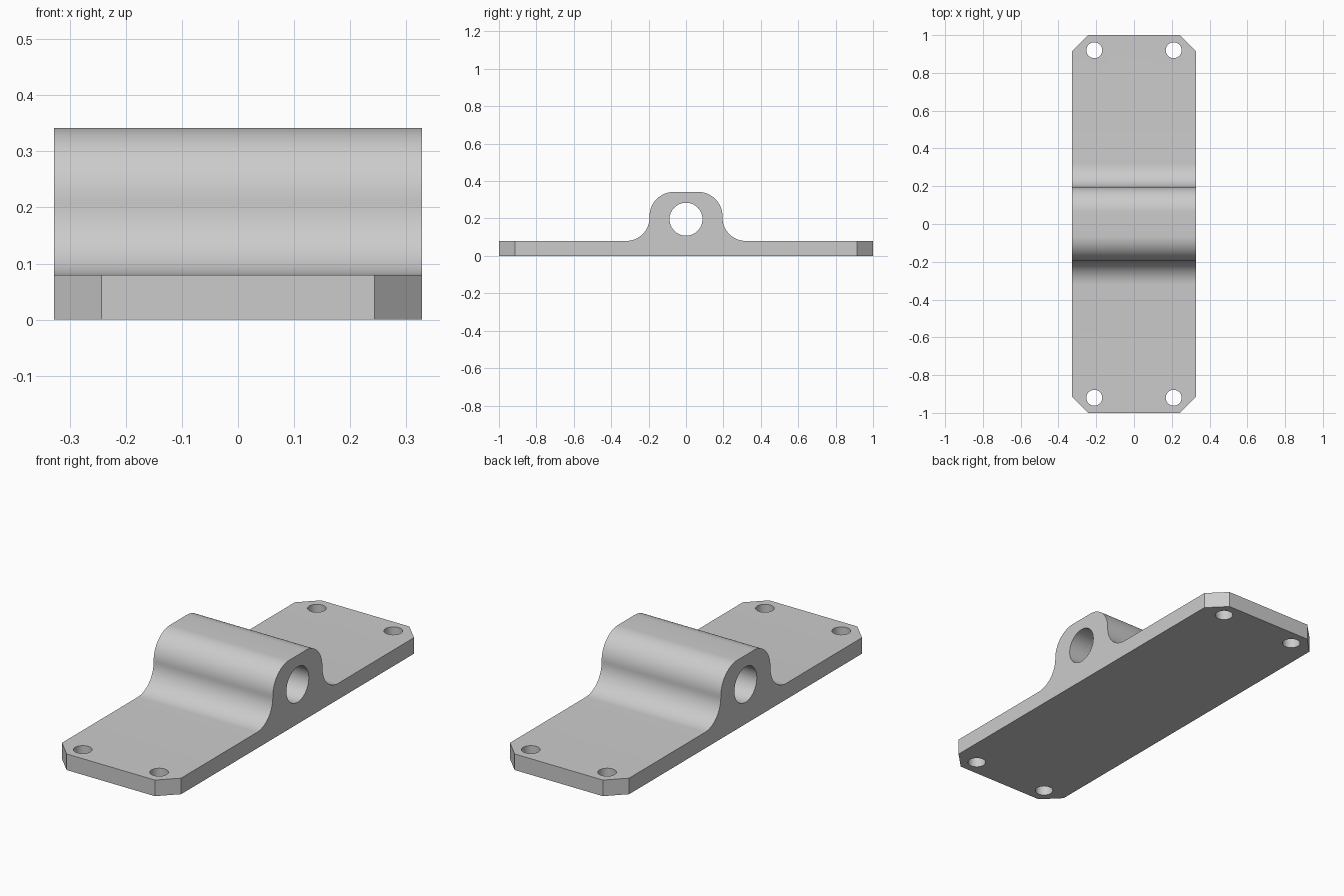
import bpy, bmesh
from math import sin, cos, pi, radians
from mathutils import Matrix

cube = bpy.data.objects.get("Cube")
if cube:
    bpy.data.objects.remove(cube, do_unlink=True)

HALF_W, HALF_L, PLATE_H, TOP_Z = 0.328, 1.0, 0.08, 0.342
HUB_Y, HUB_R, FILLET_R = 0.195, 0.13, 0.125
CHAMFER = 0.085
STEPS = 16

# Plain grey metal
grey = bpy.data.materials.new("grey metal")
grey.use_nodes = True
colour = (0.6, 0.6, 0.6, 1)
grey.diffuse_color = colour
grey.node_tree.nodes["Principled BSDF"].inputs["Base Color"].default_value = colour


def arc(cy, cz, r, start, end):
    angles = [radians(start + (end - start) * i / STEPS) for i in range(STEPS + 1)]
    return [(cy + r * cos(a), cz + r * sin(a)) for a in angles]


def make_object(name, bm):
    bmesh.ops.recalc_face_normals(bm, faces=bm.faces)
    mesh = bpy.data.meshes.new(name)
    bm.to_mesh(mesh)
    bm.free()
    mesh.materials.append(grey)
    obj = bpy.data.objects.new(name, mesh)
    bpy.context.collection.objects.link(obj)
    return obj


def drill(target, name, location, radius, depth, axis):
    bm = bmesh.new()
    turn = Matrix.Rotation(pi / 2, 4, "Y") if axis == "X" else Matrix()
    bmesh.ops.create_cone(bm, cap_ends=True, segments=48, radius1=radius,
                          radius2=radius, depth=depth,
                          matrix=Matrix.Translation(location) @ turn)
    cutter = make_object(name, bm)
    cutter.hide_render = True
    mod = target.modifiers.new(name, "BOOLEAN")
    mod.operation = "DIFFERENCE"
    mod.solver = "EXACT"
    mod.object = cutter
    bpy.context.view_layer.objects.active = target
    bpy.ops.object.modifier_apply(modifier=name)
    bpy.data.objects.remove(cutter, do_unlink=True)


# Side profile: plate, concave fillet, rounded hub, mirrored
half = [(HALF_L, 0), (HALF_L, PLATE_H)]
half += arc(HUB_Y + FILLET_R, PLATE_H + FILLET_R, FILLET_R, 270, 180)
half += arc(HUB_Y - HUB_R, TOP_Z - HUB_R, HUB_R, 0, 90)
profile = half + [(-y, z) for y, z in reversed(half)]

bm = bmesh.new()
face = bm.faces.new([bm.verts.new((-HALF_W, y, z)) for y, z in profile])
swept = bmesh.ops.extrude_face_region(bm, geom=[face])["geom"]
bmesh.ops.translate(bm, vec=(2 * HALF_W, 0, 0),
                    verts=[v for v in swept if isinstance(v, bmesh.types.BMVert)])

# Chamfered plate corners
corners = [e for e in bm.edges
           if all(abs(v.co.y) > HALF_L - 0.001 for v in e.verts)
           and abs(e.verts[0].co.z - e.verts[1].co.z) > 0.01]
bmesh.ops.bevel(bm, geom=corners, offset=CHAMFER, segments=1, affect="EDGES")
bracket = make_object("pivot_bracket", bm)

# Pivot bore and four mounting holes
drill(bracket, "pivot_bore", (0, 0, 0.196), 0.088, 1, "X")
for x in (-0.21, 0.21):
    for y in (-0.92, 0.92):
        drill(bracket, "mounting_hole", (x, y, PLATE_H / 2), 0.042, 0.3, "Z")

bpy.ops.object.select_all(action="DESELECT")
bracket.select_set(True)
bpy.context.view_layer.objects.active = bracket
bpy.ops.object.shade_smooth_by_angle(angle=radians(30))
